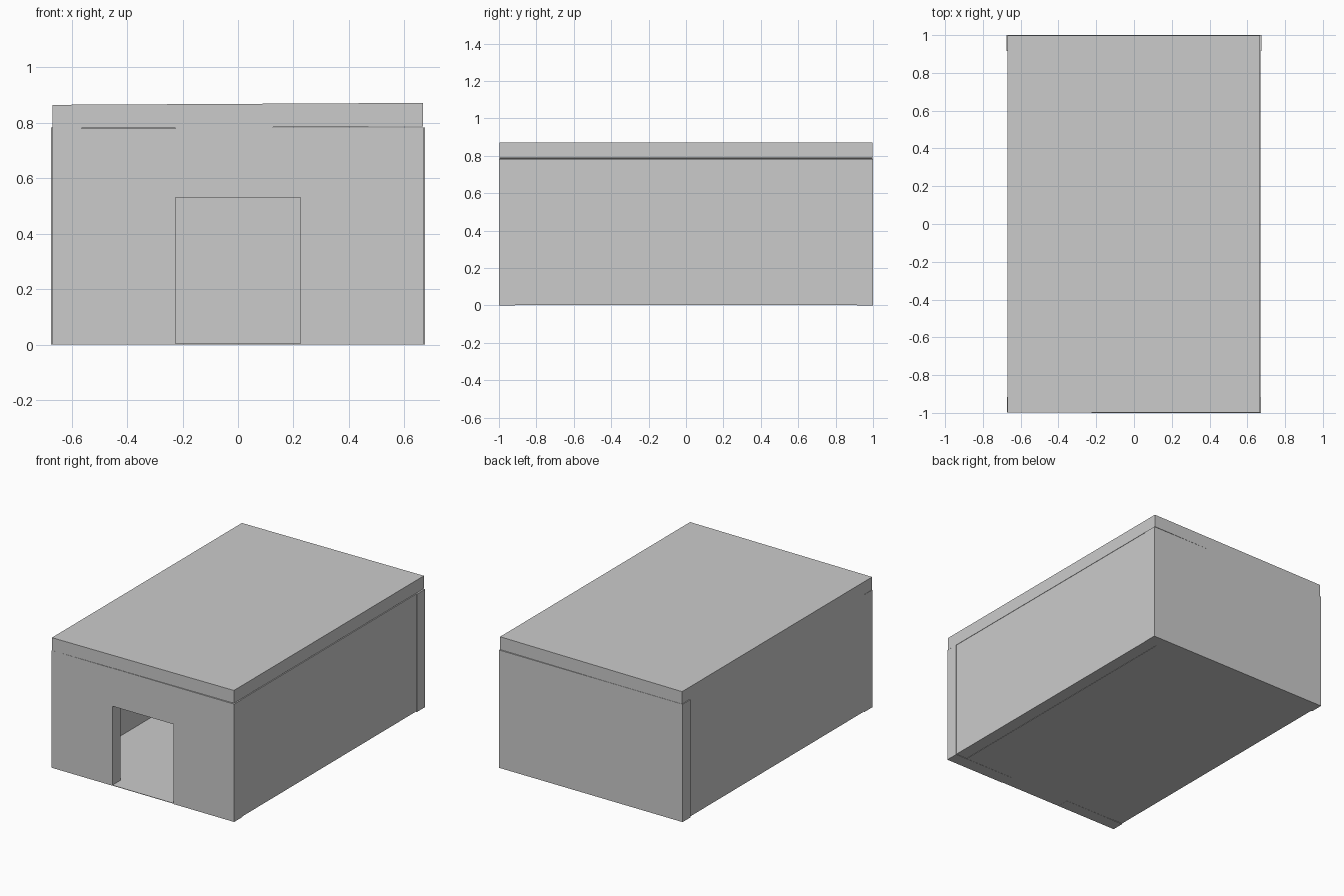
import bpy

if "Cube" in bpy.data.objects:
    bpy.data.objects.remove(bpy.data.objects["Cube"])

T = 0.085            # wall and roof thickness
W, H = 0.672, 0.783  # half width, wall height
D = 0.225            # half width of doorway
DH = 0.53            # doorway height


def prism(name, profile, y0, y1):
    """Extrude an x-z outline (counter-clockwise from the front) from y0 to y1."""
    n = len(profile)
    verts = [(x, y, z) for y in (y0, y1) for x, z in profile]
    faces = [list(range(n)), list(range(2 * n - 1, n - 1, -1))]
    faces += [[i, i + n, (i + 1) % n + n, (i + 1) % n] for i in range(n)]
    mesh = bpy.data.meshes.new(name)
    mesh.from_pydata(verts, [], faces)
    obj = bpy.data.objects.new(name, mesh)
    bpy.context.collection.objects.link(obj)
    return obj


def rect(x0, x1, z0, z1):
    return [(x0, z0), (x1, z0), (x1, z1), (x0, z1)]


# Front wall: left panel, then right panel with the lintel in one L shape
prism("front_wall_left", rect(-W, -D, 0, H - 0.003), -0.997, -1 + T)
prism("front_wall_right_and_lintel",
      [(D, 0), (W, 0), (W, H), (-D, H), (-D, DH), (D, DH)], -1.0, -1 + T)

# Back wall, slightly wider than the sides
prism("back_wall", rect(-W - 0.003, W + 0.003, 0, H), 1 - T, 1.0)

# Side walls between front and back
for side, s in (("left", -1), ("right", 1)):
    a, b = sorted((s * (W - 0.002), s * (W - T)))
    prism(side + "_wall", rect(a, b, 0.003, H), -1 + T, 1 - T)

# Thin floor inside, continuing through the doorway
prism("floor", rect(-W + T, W - T, 0.001, 0.004), -1 + T, 1 - T)
prism("door_sill", rect(-D, D, 0.001, 0.004), -0.998, -1 + T)

# Flat roof slab with a very slight tilt
prism("roof", [(-0.67, 0.78), (0.668, 0.787), (0.668, 0.872), (-0.67, 0.865)],
      -0.997, 0.998)
